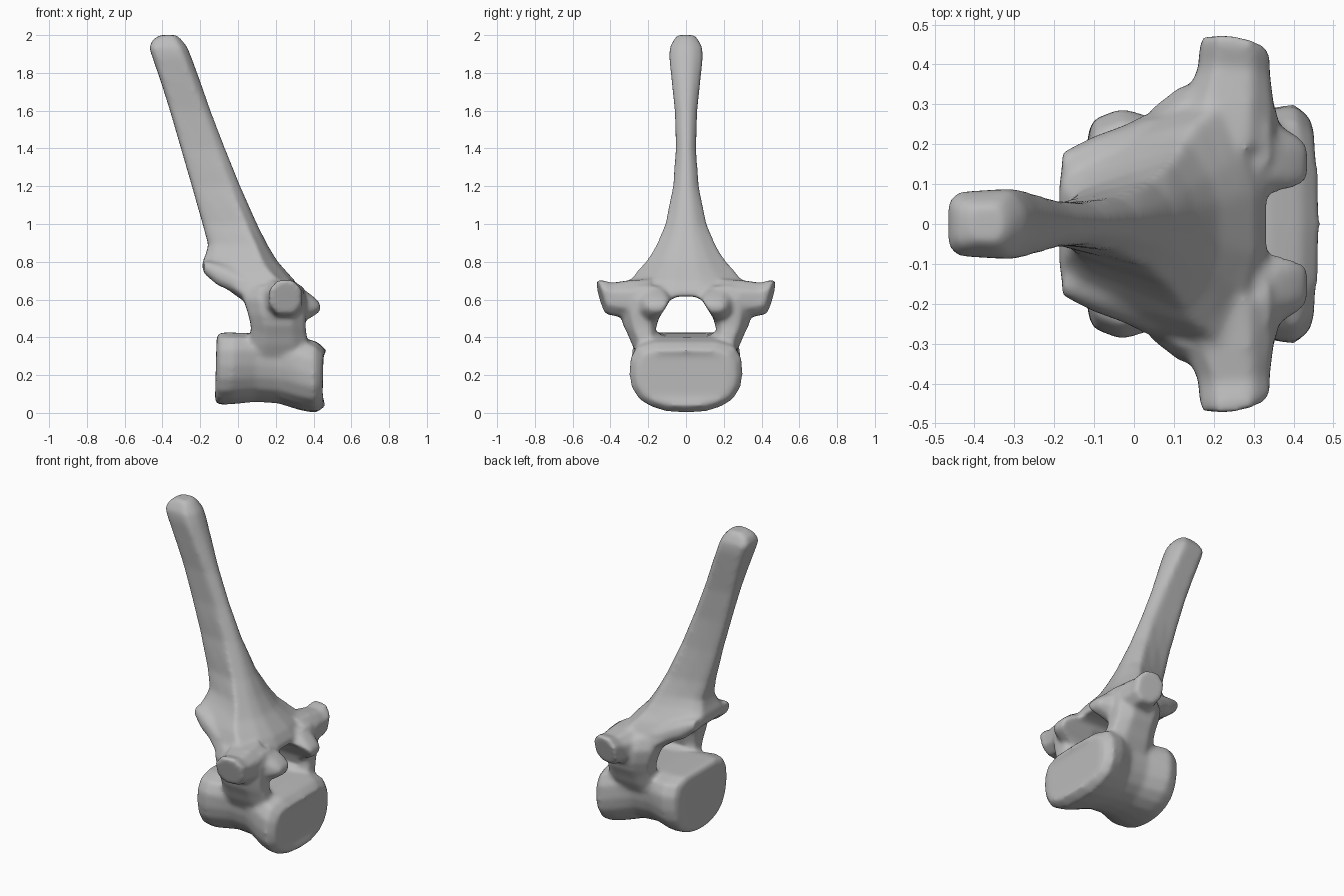
import bpy, bmesh
from mathutils import Vector

cube = bpy.data.objects.get("Cube")
if cube:
    bpy.data.objects.remove(cube, do_unlink=True)

bone = bpy.data.materials.new("bone grey")
bone.use_nodes = True
colour = (0.5, 0.5, 0.5, 1)
bone.diffuse_color = colour
bone.node_tree.nodes["Principled BSDF"].inputs["Base Color"].default_value = colour


def loft(name, rings):
    """Skin a list of equal-length point rings and cap both ends."""
    bm = bmesh.new()
    loops = [[bm.verts.new(p) for p in ring] for ring in rings]
    n = len(loops[0])
    for a, b in zip(loops, loops[1:]):
        for i in range(n):
            j = (i + 1) % n
            bm.faces.new((a[i], a[j], b[j], b[i]))
    bm.faces.new(loops[0][::-1])
    bm.faces.new(loops[-1])
    bmesh.ops.recalc_face_normals(bm, faces=bm.faces)
    mesh = bpy.data.meshes.new(name)
    bm.to_mesh(mesh)
    bm.free()
    obj = bpy.data.objects.new(name, mesh)
    bpy.context.collection.objects.link(obj)
    return obj


# Eight-sided unit outline with generous flats
OCT = [(1, .45), (.5, 1), (-.5, 1), (-1, .45), (-1, -.45), (-.5, -1), (.5, -1), (1, -.45)]


def tube(name, stations, side):
    """Stations: centre x, y, z, then two radius vectors."""
    rings = []
    for c, u, v in stations:
        ring = [Vector(c) + Vector(u) * a + Vector(v) * b for a, b in OCT]
        rings.append([(p.x, p.y * side, p.z) for p in ring])
    return loft(name, rings)


# Vertebral body: waisted heart-shaped drum along x, front rim curving back
half = [(0, 0), (.35, .02), (.62, .085), (.83, .19), (.96, .36), (1, .54),
        (.98, .76), (.85, .93), (.55, 1), (0, 1)]
outline = half + [(-y, z) for y, z in half[-2:0:-1]]
body_rings = []
for x, w, z0, z1, bow, taper in [
        (-.115, .235, .065, .4, 0, .1), (-.1, .275, .043, .425, 0, .1),
        (-.03, .305, .045, .425, 0, .12), (.1, .27, .058, .42, 0, .2),
        (.22, .265, .05, .41, 0, .18), (.34, .295, .013, .4, .01, .05),
        (.42, .302, -.001, .375, .015, 0), (.471, .265, .035, .33, .025, 0)]:
    ring = []
    for y, f in outline:
        z = z0 + f * (z1 - z0)
        ring.append((x + .025 * (z - .33) - bow * y * y, y * w * (1 - taper * (1 - f)), z))
    body_rings.append(ring)
parts = [loft("body", body_rings)]

# Arch and tall spine: wedge sections, flaring to a broad base
spine_rings = []
for z, x0, x1, wb, wf in [(.58, .05, .32, .26, .31), (.61, .005, .335, .285, .33),
                          (.65, -.05, .33, .265, .33), (.7, -.12, .3, .225, .3),
                          (.75, -.188, .255, .18, .262), (.8, -.188, .21, .145, .215),
                          (.84, -.17, .185, .115, .188), (.89, -.157, .155, .09, .16),
                          (1, -.187, .1, .064, .112), (1.2, -.244, .012, .048, .07),
                          (1.4, -.302, -.068, .047, .054), (1.6, -.36, -.145, .053, .06),
                          (1.75, -.407, -.198, .069, .076), (1.88, -.452, -.246, .081, .09),
                          (1.935, -.471, -.268, .08, .088), (1.978, -.45, -.3, .058, .064),
                          (2, -.41, -.325, .042, .047)]:
    d = x1 - x0
    side = [(x0, wb * .7), (x0 + d * .12, wb), (x0 + d * .45, wb * .5 + wf * .5),
            (x0 + d * .8, wf), (x1 - d * .05, wf * .55), (x1, wf * .25)]
    spine_rings.append([(x, y, z) for x, y in side] + [(x, -y, z) for x, y in side[::-1]])
parts.append(loft("spine", spine_rings))

for s, label in ((1, "left"), (-1, "right")):
    # Pedicle joining the body to the arch, rooted inside the body
    parts.append(tube(label + "_pedicle", [
        ((.2, .18, .26), (.15, 0, 0), (0, .05, 0)),
        ((.215, .205, .36), (.155, 0, 0), (0, .08, 0)),
        ((.215, .222, .41), (.148, 0, 0), (0, .083, 0)),
        ((.213, .235, .46), (.144, 0, 0), (0, .095, 0)),
        ((.207, .24, .52), (.152, 0, 0), (0, .107, 0)),
        ((.195, .225, .6), (.165, 0, 0), (0, .12, 0)),
        ((.19, .2, .67), (.15, 0, 0), (0, .11, 0))], s))
    # Transverse process with a flat, tilted tip
    parts.append(tube(label + "_transverse_process", [
        ((.22, .18, .61), (.13, 0, 0), (0, .01, .1)),
        ((.235, .3, .6), (.115, 0, 0), (0, .01, .1)),
        ((.25, .38, .6), (.09, -.005, 0), (0, .015, .088)),
        ((.252, .422, .61), (.088, -.01, 0), (0, .02, .092)),
        ((.252, .45, .613), (.085, -.014, 0), (0, .024, .088))], s))
    # Upper articular process: rounded facet with a sloping underside
    parts.append(tube(label + "_upper_facet", [
        ((.22, .18, .57), (0, .1, 0), (.03, 0, .1)),
        ((.315, .17, .568), (0, .095, 0), (.0, 0, .095)),
        ((.37, .16, .573), (0, .083, 0), (-.01, 0, .072)),
        ((.412, .152, .57), (0, .066, 0), (-.01, 0, .043)),
        ((.435, .15, .567), (0, .046, 0), (-.005, 0, .02))], s))
    # Lower articular process: blunt swelling at the back of the arch
    parts.append(tube(label + "_lower_facet", [
        ((.04, .2, .67), (0, .07, 0), (.02, 0, .05)),
        ((-.09, .165, .73), (0, .058, 0), (.02, 0, .052)),
        ((-.18, .138, .773), (0, .042, 0), (0, 0, .036))], s))

# Canal cutter: an arch-shaped passage, its roof rising to the back
cutter = loft("canal_cutter", [
    [(x, y * w, z) for y, z in [(-.165, .425), (-.145, .5), (-.085, .59 + r), (-.045, .608 + r),
                                (.045, .608 + r), (.085, .59 + r), (.145, .5), (.165, .425)]]
    for x, r, w in [(-.3, .06, 1.05), (.05, .015, 1), (.6, 0, 1)]])
cutter.hide_render = True
cutter.hide_set(True)

# Fuse the parts into one continuous bone
bpy.ops.object.select_all(action='DESELECT')
for p in parts:
    p.select_set(True)
bpy.context.view_layer.objects.active = parts[0]
bpy.ops.object.join()
raw = bpy.context.object


def remesh(name, size):
    m = raw.modifiers.new(name, 'REMESH')
    m.mode = 'VOXEL'
    m.voxel_size = size


remesh("fuse", .01)
cut = raw.modifiers.new("canal", 'BOOLEAN')
cut.operation, cut.object, cut.solver = 'DIFFERENCE', cutter, 'EXACT'
remesh("even", .01)
soft = raw.modifiers.new("soften", 'SMOOTH')
soft.factor, soft.iterations = .5, 18

graph = bpy.context.evaluated_depsgraph_get()
mesh = bpy.data.meshes.new_from_object(raw.evaluated_get(graph))
for o in (raw, cutter):
    bpy.data.objects.remove(o, do_unlink=True)

mesh.materials.clear()
mesh.materials.append(bone)
vertebra = bpy.data.objects.new("vertebra", mesh)
bpy.context.collection.objects.link(vertebra)
bpy.ops.object.select_all(action='DESELECT')
vertebra.select_set(True)
bpy.context.view_layer.objects.active = vertebra
bpy.ops.object.shade_smooth()
